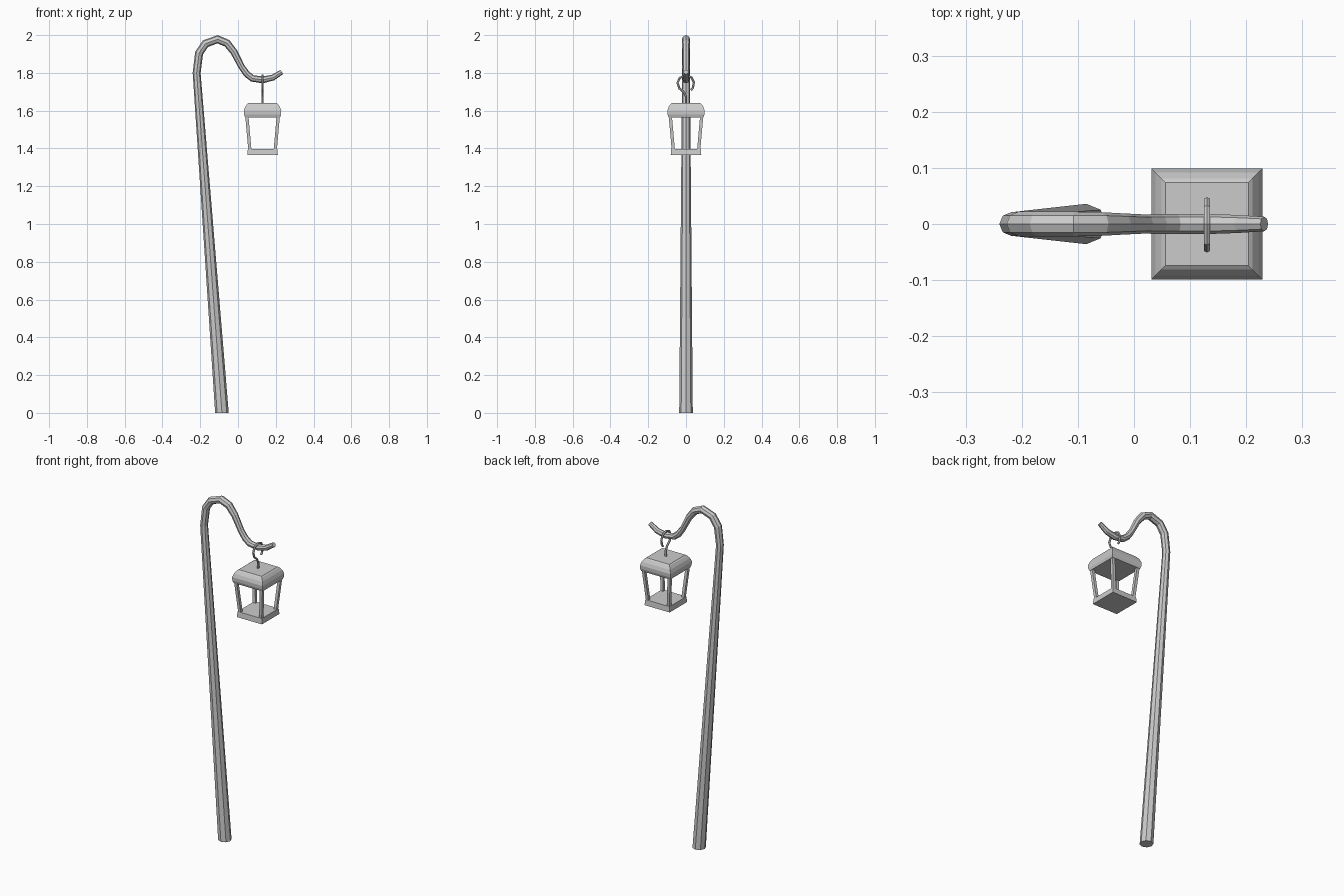
import bpy, bmesh
from mathutils import Vector
from math import sin, cos, tau

if "Cube" in bpy.data.objects:
    bpy.data.objects.remove(bpy.data.objects["Cube"])


def finish(bm, name):
    bmesh.ops.recalc_face_normals(bm, faces=bm.faces)
    me = bpy.data.meshes.new(name)
    bm.to_mesh(me)
    bm.free()
    ob = bpy.data.objects.new(name, me)
    bpy.context.collection.objects.link(ob)
    return ob


def skin(name, rings):
    """Join equal-sized rings of points into one closed solid."""
    bm = bmesh.new()
    loops = [[bm.verts.new(p) for p in ring] for ring in rings]
    n = len(loops[0])
    for a, b in zip(loops, loops[1:]):
        for i in range(n):
            j = (i + 1) % n
            bm.faces.new((a[i], a[j], b[j], b[i]))
    bm.faces.new(loops[0][::-1])
    bm.faces.new(loops[-1])
    return finish(bm, name)


def sweep(name, path, radii, side, n):
    """Tapered tube along a planar path; side is the plane normal."""
    pts = [Vector(p) for p in path]
    side = Vector(side)
    rings = []
    for i, p in enumerate(pts):
        if i == 0:
            t = Vector((0, 0, 1))
        elif i == len(pts) - 1:
            t = (p - pts[i - 1]).normalized()
        else:
            t = ((p - pts[i - 1]).normalized() + (pts[i + 1] - p).normalized()).normalized()
        u = side.cross(t)
        rings.append([p + radii[i] * (cos(tau * k / n) * u + sin(tau * k / n) * side)
                      for k in range(n)])
    return skin(name, rings)


def square(half, z, cx=0.0, cy=0.0):
    return [(cx + sx * half, cy + sy * half, z)
            for sx, sy in ((-1, -1), (1, -1), (1, 1), (-1, 1))]


LX = 0.13  # lantern centre

# Leaning octagonal pole with crook: x, z, radius
crook = [(-0.085, 0, 0.036), (-0.219, 1.80, 0.021), (-0.206, 1.905, 0.022),
         (-0.172, 1.955, 0.022), (-0.108, 1.978, 0.022), (-0.058, 1.957, 0.021),
         (-0.021, 1.91, 0.019), (0.02, 1.831, 0.017), (0.046, 1.795, 0.018),
         (0.076, 1.771, 0.018), (0.13, 1.763, 0.018), (0.185, 1.775, 0.016),
         (0.232, 1.805, 0.013)]
sweep("pole", [(x, 0, z) for x, z, r in crook], [r for x, z, r in crook], (0, 1, 0), 8)

# Hanging hook: y, z
hook = [(0, 1.63), (0, 1.675), (-0.011, 1.698), (-0.035, 1.718), (-0.045, 1.747),
        (-0.033, 1.774), (0, 1.787), (0.029, 1.776), (0.042, 1.75),
        (0.036, 1.72), (0.026, 1.709)]
sweep("lantern_hook", [(LX, y, z) for y, z in hook], [0.006] * len(hook), (1, 0, 0), 6)

# Lantern roof with rounded shoulder
roof = [(0.093, 1.565), (0.098, 1.58), (0.099, 1.60), (0.092, 1.62),
        (0.081, 1.636), (0.074, 1.641)]
skin("lantern_roof", [square(h, z, LX) for h, z in roof])

# Lantern base
skin("lantern_base", [square(0.081, 1.365, LX), square(0.078, 1.397, LX)])

# Four slanted corner posts
for sx in (-1, 1):
    for sy in (-1, 1):
        skin("lantern_post", [square(0.0085, 1.39, LX + sx * 0.067, sy * 0.067),
                              square(0.0085, 1.57, LX + sx * 0.083, sy * 0.083)])
